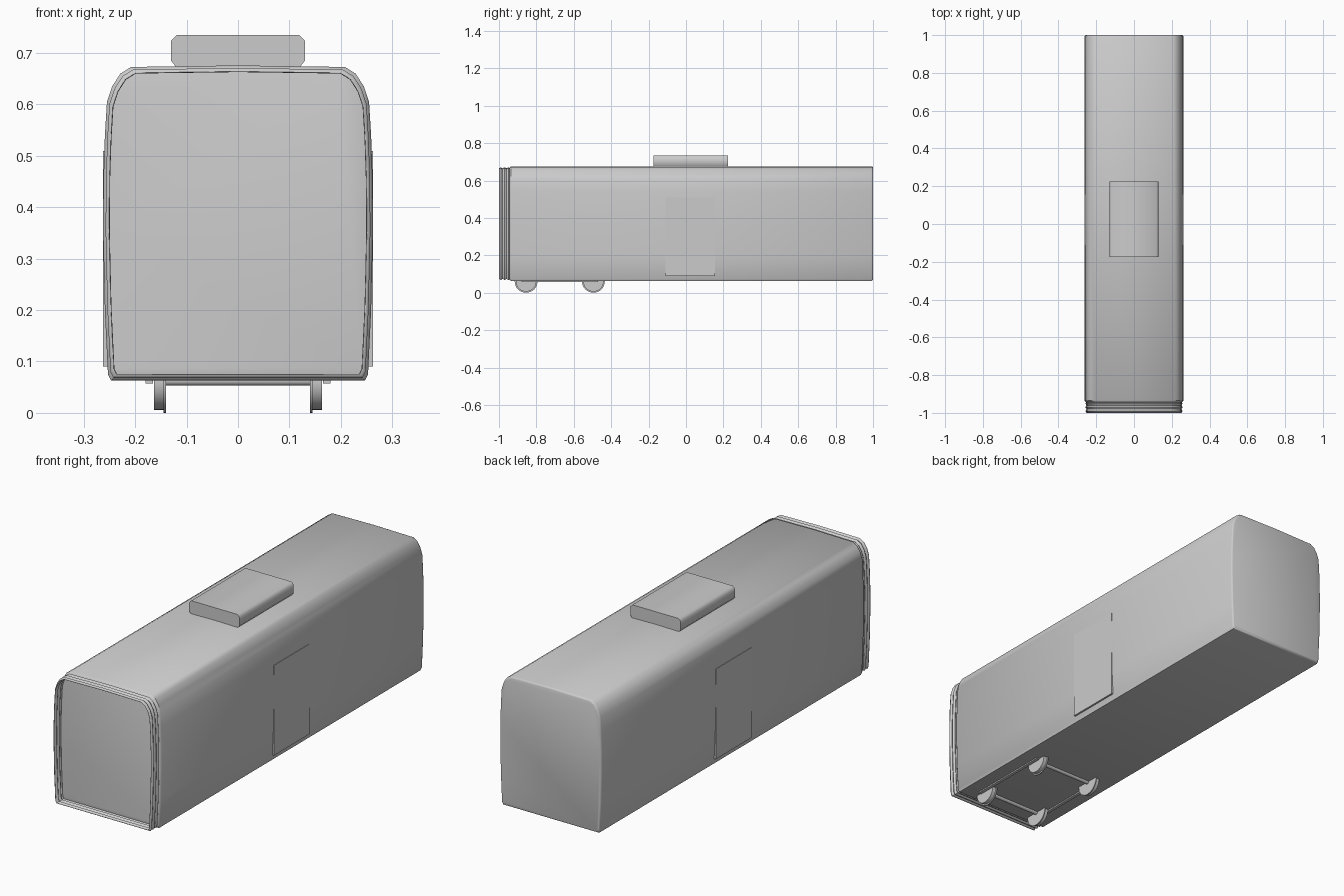
import bpy, bmesh, math
from mathutils import Matrix

cube = bpy.data.objects.get("Cube")
if cube:
    bpy.data.objects.remove(cube, do_unlink=True)

grey = bpy.data.materials.new("plain grey")
grey.use_nodes = True
grey.diffuse_color = (0.6, 0.6, 0.6, 1)
grey.node_tree.nodes["Principled BSDF"].inputs["Base Color"].default_value = (0.6, 0.6, 0.6, 1)


def finish(name, bm, smooth=None):
    bmesh.ops.recalc_face_normals(bm, faces=bm.faces)
    mesh = bpy.data.meshes.new(name)
    bm.to_mesh(mesh)
    bm.free()
    mesh.materials.append(grey)
    ob = bpy.data.objects.new(name, mesh)
    bpy.context.collection.objects.link(ob)
    if smooth:
        bpy.ops.object.select_all(action='DESELECT')
        ob.select_set(True)
        bpy.context.view_layer.objects.active = ob
        bpy.ops.object.shade_smooth_by_angle(angle=math.radians(smooth))
    return ob


def loft(name, half, stations, caps=True, smooth=40):
    """Mirror a half profile and sweep it along y; stations are (y, inset)."""
    section = half + [(-x, z) for x, z in reversed(half) if x > 0]
    top = max(z for x, z in section)
    low = min(z for x, z in section)
    wide = max(x for x, z in section)
    mid, tall = (top + low) / 2, (top - low) / 2
    bm = bmesh.new()
    rings = []
    for y, inset in stations:
        sx, sz = 1 - inset / wide, 1 - inset / tall
        rings.append([bm.verts.new((x * sx, y, mid + (z - mid) * sz)) for x, z in section])
    count = len(section)
    for a, b in zip(rings, rings[1:]):
        for i in range(count):
            j = (i + 1) % count
            bm.faces.new((a[i], a[j], b[j], b[i]))
    if caps:
        bm.faces.new(rings[0])
        bm.faces.new(rings[-1])
    return finish(name, bm, smooth)


def box(name, x0, x1, y0, y1, z0, z1):
    bm = bmesh.new()
    bmesh.ops.create_cube(bm, size=1)
    bmesh.ops.scale(bm, vec=(x1 - x0, y1 - y0, z1 - z0), verts=bm.verts)
    bmesh.ops.translate(bm, vec=((x0 + x1) / 2, (y0 + y1) / 2, (z0 + z1) / 2), verts=bm.verts)
    return finish(name, bm)


def disc(bm, x, y, z, r1, r2, depth):
    """Wheel-like cone section lying along x."""
    turn = Matrix.Translation((x, y, z)) @ Matrix.Rotation(math.pi / 2, 4, 'Y')
    bmesh.ops.create_cone(bm, cap_ends=True, segments=32, radius1=r1, radius2=r2,
                          depth=depth, matrix=turn)


# Carriage body with slightly bulging sides and rounded roof
half = [(0.247, 0.063), (0.253, 0.075), (0.259, 0.2), (0.2625, 0.35), (0.262, 0.45),
        (0.259, 0.54), (0.255, 0.605), (0.245, 0.635), (0.229, 0.66), (0.208, 0.673), (0, 0.676)]
loft("carriage_body", half, [(-0.945, 0.013), (-0.943, 0.006), (-0.935, 0),
                             (0.992, 0), (0.998, 0.003), (1.0, 0.007)])

# Open pleated gangway sleeve at the front
pleats = [(-0.94 - 0.06 * i / 6, 0.011 if i % 2 == 0 else 0.005) for i in range(7)]
sleeve = loft("gangway_sleeve", half, pleats, caps=False, smooth=30)
shell = sleeve.modifiers.new("thickness", 'SOLIDIFY')
shell.thickness = 0.002

# Door slab, just proud of both sides
box("side_doors", -0.2625, 0.2625, -0.11, 0.155, 0.09, 0.51)

# Roof equipment box with chamfered long edges
loft("roof_unit", [(0.118, 0.67), (0.13, 0.685), (0.13, 0.724), (0.119, 0.735)],
     [(-0.175, 0), (0.225, 0)], smooth=50)

# Bogie: flanged wheels, axles and side frames
for label, y in (("front", -0.855), ("rear", -0.495)):
    bm = bmesh.new()
    disc(bm, 0, y, 0.063, 0.01, 0.01, 0.29)
    finish(label + "_axle", bm, 40)
    for side, s in (("left", 1), ("right", -1)):
        bm = bmesh.new()
        disc(bm, s * 0.153, y, 0.061, 0.055, 0.055, 0.02)
        disc(bm, s * 0.1425, y, 0.061, 0.061, 0.061, 0.005)
        finish(f"{label}_{side}_wheel", bm, 40)
for side, s in (("left", 1), ("right", -1)):
    x0, x1 = sorted((s * 0.165, s * 0.18))
    box(side + "_bogie_frame", x0, x1, -0.88, -0.47, 0.057, 0.07)
